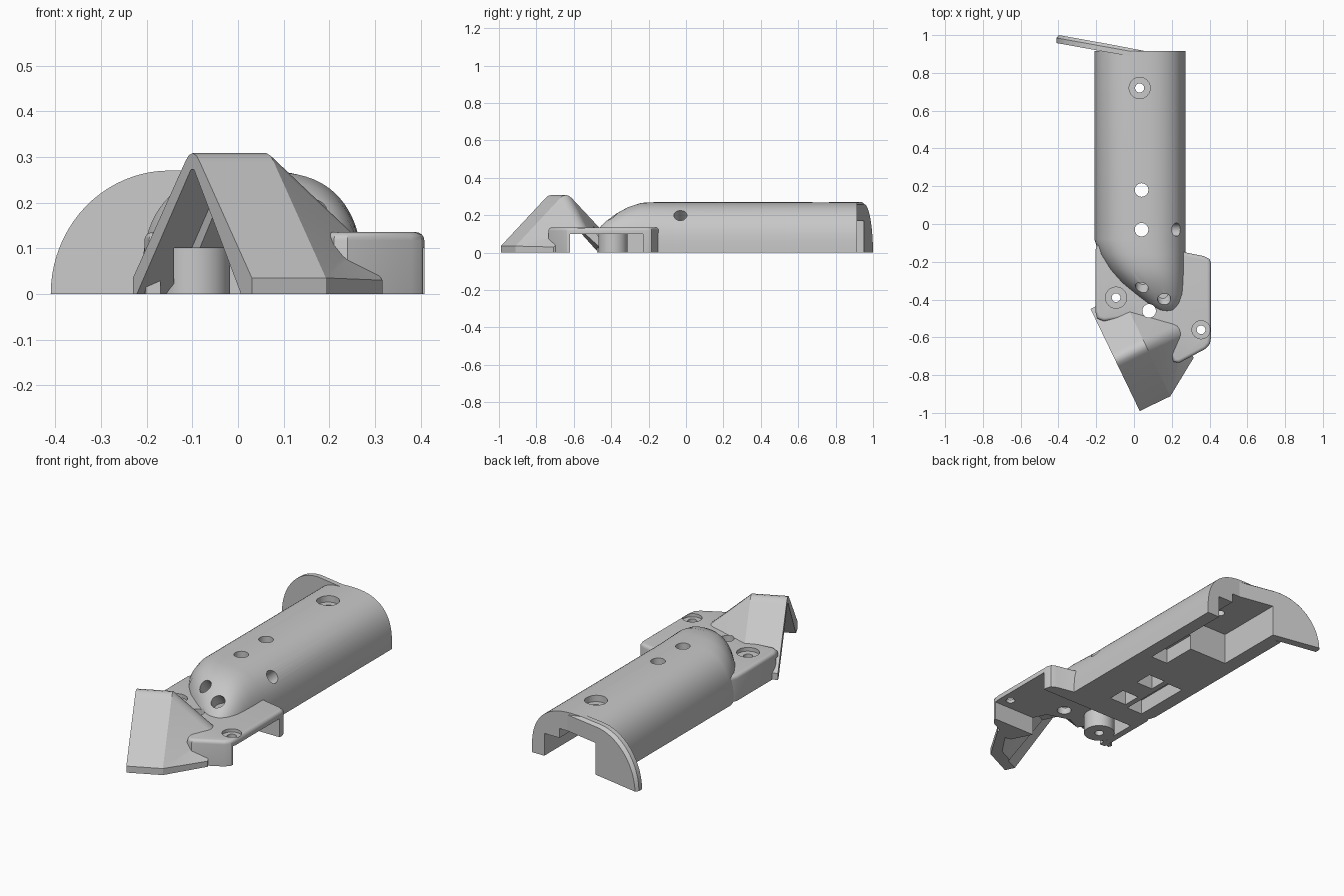
import bpy, bmesh, math
from mathutils import Vector, Matrix

if "Cube" in bpy.data.objects:
    bpy.data.objects.remove(bpy.data.objects["Cube"])

grey = bpy.data.materials.new("matte_grey")
grey.diffuse_color = (0.58, 0.58, 0.58, 1)
grey.use_nodes = True
grey.node_tree.nodes["Principled BSDF"].inputs["Base Color"].default_value = grey.diffuse_color


def make(name, bm):
    bmesh.ops.recalc_face_normals(bm, faces=bm.faces)
    me = bpy.data.meshes.new(name)
    bm.to_mesh(me)
    bm.free()
    ob = bpy.data.objects.new(name, me)
    me.materials.append(grey)
    bpy.context.collection.objects.link(ob)
    return ob


def loft(name, rings, triangles=False):
    """Closed skin through rings that share one point count."""
    bm = bmesh.new()
    vs = [[bm.verts.new(p) for p in r] for r in rings]
    n = len(vs[0])
    for a, b in zip(vs, vs[1:]):
        for i in range(n):
            j = (i + 1) % n
            bm.faces.new((a[i], a[j], b[j], b[i]))
    bm.faces.new(vs[0])
    bm.faces.new(vs[-1])
    if triangles:
        bmesh.ops.triangulate(bm, faces=bm.faces)
    return make(name, bm)


def box(x0, x1, y0, y1, z1):
    return loft("cutter", [[(x0, y0, z), (x1, y0, z), (x1, y1, z), (x0, y1, z)]
                           for z in (-0.1, z1)])


def rod(name, p, r, z0, z1, axis=(0, 0, 1), n=32):
    """Cylinder through p along axis, from z0 to z1 along that axis."""
    bm = bmesh.new()
    rot = Vector((0, 0, 1)).rotation_difference(Vector(axis)).to_matrix().to_4x4()
    m = Matrix.Translation(p) @ rot @ Matrix.Translation((0, 0, (z0 + z1) / 2))
    bmesh.ops.create_cone(bm, cap_ends=True, segments=n, radius1=r, radius2=r,
                          depth=z1 - z0, matrix=m)
    return make(name, bm)


def cut(targets, cutter):
    """Subtract the cutter; try another solver if one returns nothing."""
    cutter.hide_render = True
    for ob in targets:
        for solver in ("EXACT", "MANIFOLD", "FLOAT"):
            backup = ob.data.copy()
            mod = ob.modifiers.new("cut", "BOOLEAN")
            mod.operation = "DIFFERENCE"
            mod.solver = solver
            mod.object = cutter
            bpy.context.view_layer.objects.active = ob
            bpy.ops.object.modifier_apply(modifier=mod.name)
            if len(ob.data.polygons) > 0:
                break
            ob.data = backup
    bpy.data.objects.remove(cutter, do_unlink=True)


# Barrel: full arched section, swept round into a slanted blunt front
def arch(y, xl, xr, h, n=40, p=2 / 2.5):
    c, r, foot = (xl + xr) / 2, (xr - xl) / 2, 0.03
    pts = [(xl, y, 0)]
    for i in range(n + 1):
        a = math.pi * i / n
        k = math.cos(a)
        pts.append((c - r * math.copysign(abs(k) ** p, k), y,
                    foot + (h - foot) * max(0, math.sin(a)) ** p))
    return pts + [(xr, y, 0)]


barrel = loft("barrel", [arch(*s) for s in (
    (0.915, -.21, .273, .27), (-0.08, -.21, .273, .27), (-0.16, -.185, .273, .27),
    (-0.24, -.135, .273, .266), (-0.31, -.075, .272, .243), (-0.37, -.005, .27, .21),
    (-0.42, .055, .258, .175), (-0.455, .105, .24, .142), (-0.47, .14, .22, .118))])

# Side deck: rounded outline, softened top edge
outline = [(-.19, -.1), (-.205, -.14), (-.205, -.46), (-.195, -.5), (-.16, -.515),
           (-.05, -.5), (.12, -.55), (.21, -.73), (.24, -.735), (.38, -.66),
           (.402, -.635), (.408, -.6), (.408, -.21), (.4, -.185), (.37, -.17),
           (.27, -.15), (.2, -.1)]
deck = loft("side_deck", [[(x, y, z) for x, y in outline] for z in (0, .135)])
bm = bmesh.new()
bm.from_mesh(deck.data)
bmesh.ops.bevel(bm, geom=[e for e in bm.edges if all(v.co.z > .1 for v in e.verts)],
                offset=.018, segments=4, profile=.5, affect="EDGES")
bm.to_mesh(deck.data)
bm.free()


# Nose: folded shell, running along a slanted axis and sinking into the deck
def nose_ring(t, outer, inner):
    return [(-.23 + .434 * s + .9 * t, -.45 - .9 * s + .434 * t, z)
            for s, z in outer + inner[::-1]]


ridge = [(0, 0), (0, .035), (.262, .288), (.28, .303), (.3, .308), (.32, .303),
         (.338, .288), (.6, .035), (.6, 0)]
tail = [(.2, 0), (.2, .03), (.265, .12), (.28, .13), (.3, .133), (.325, .13),
        (.34, .12), (.47, .03), (.47, 0)]
deep = [(.06, 0), (.24, .19), (.35, .19), (.535, 0)]
nose = loft("nose", [
    nose_ring(0, ridge, [(.02, 0), (.292, .272), (.308, .272), (.545, 0)]),
    nose_ring(.085, ridge, [(.02, 0), (.292, .272), (.308, .272), (.545, 0)]),
    nose_ring(.088, ridge, deep), nose_ring(.18, ridge, deep),
    nose_ring(.38, tail, [(.24, 0), (.27, .1), (.34, .1), (.42, 0)])], triangles=True)

# Screw boss under the deck
boss = rod("screw_boss", (-.095, -.39, 0), .078, 0, .115)

# Tilted rear end plate with a quarter-round left side
prof = [(-.41, 0)] + [(-.15 - .26 * math.cos(a), .27 * math.sin(a))
                      for a in [math.pi / 2 * i / 20 for i in range(1, 21)]]
prof += [(.07, .268), (.07, 0)]


def plate_ring(y0, inset):
    return [(x + (inset if x < -.15 else 0), y0 - .18 * (x + .41), max(0, z - inset) if z else 0)
            for x, z in prof]


end_plate = loft("end_plate", [plate_ring(.958, 0), plate_ring(.985, 0), plate_ring(1, .012)])

# Open space under the deck and front of the barrel, passing out on both sides
cut([barrel, deck], box(-.17, .5, -.62, -.23, .1))
cut([nose], box(-.14, .5, -.62, -.23, .1))
cut([deck], box(-.5, .45, -.615, -.475, .099))

# Underside pockets: rear bay, its step, side slots and screw recesses
cut([barrel, end_plate], box(-.13, .11, .57, 1.1, .17))
cut([barrel, end_plate], box(.105, .2, .57, 1.1, .12))
cut([barrel], box(.1, .2, .38, .58, .08))
cut([barrel], box(-.135, -.04, -.24, .22, .08))
for y in (.18, -.03):
    cut([barrel], box(-.01, .09, y - .05, y + .05, .11))

# Round holes: (x, y, radius, countersink radius, countersink floor)
for x, y, r, big, floor in ((.03, .72, .024, .056, .235), (.04, .18, .036, 0, 0),
                            (.04, -.03, .036, 0, 0), (.08, -.46, .036, 0, 0),
                            (-.095, -.39, .023, .056, .115), (.355, -.56, .023, .048, .118)):
    hit = ([barrel] if y > -.2 else [boss, deck] if x < 0 else [deck] if x > .3
           else [barrel, deck, nose])
    cut(hit, rod("cutter", (x, y, 0), r, -.1, .5))
    if big:
        cut(hit, rod("cutter", (x, y, 0), big, floor, .5))

# Slanted holes in the blunt front and the right flank
for p, axis in (((.04, -.34, .22), (-.1, -.6, .8)), ((.16, -.4, .19), (.15, -.7, .7)),
                ((.225, -.03, .2), (.75, 0, .66))):
    cut([barrel], rod("cutter", p, .035, -.12, .15, axis))

# Smooth shading with sharp edges kept
for ob in (barrel, deck, nose, boss, end_plate):
    bpy.ops.object.select_all(action="DESELECT")
    ob.select_set(True)
    bpy.context.view_layer.objects.active = ob
    bpy.ops.object.shade_smooth_by_angle(angle=math.radians(30))
